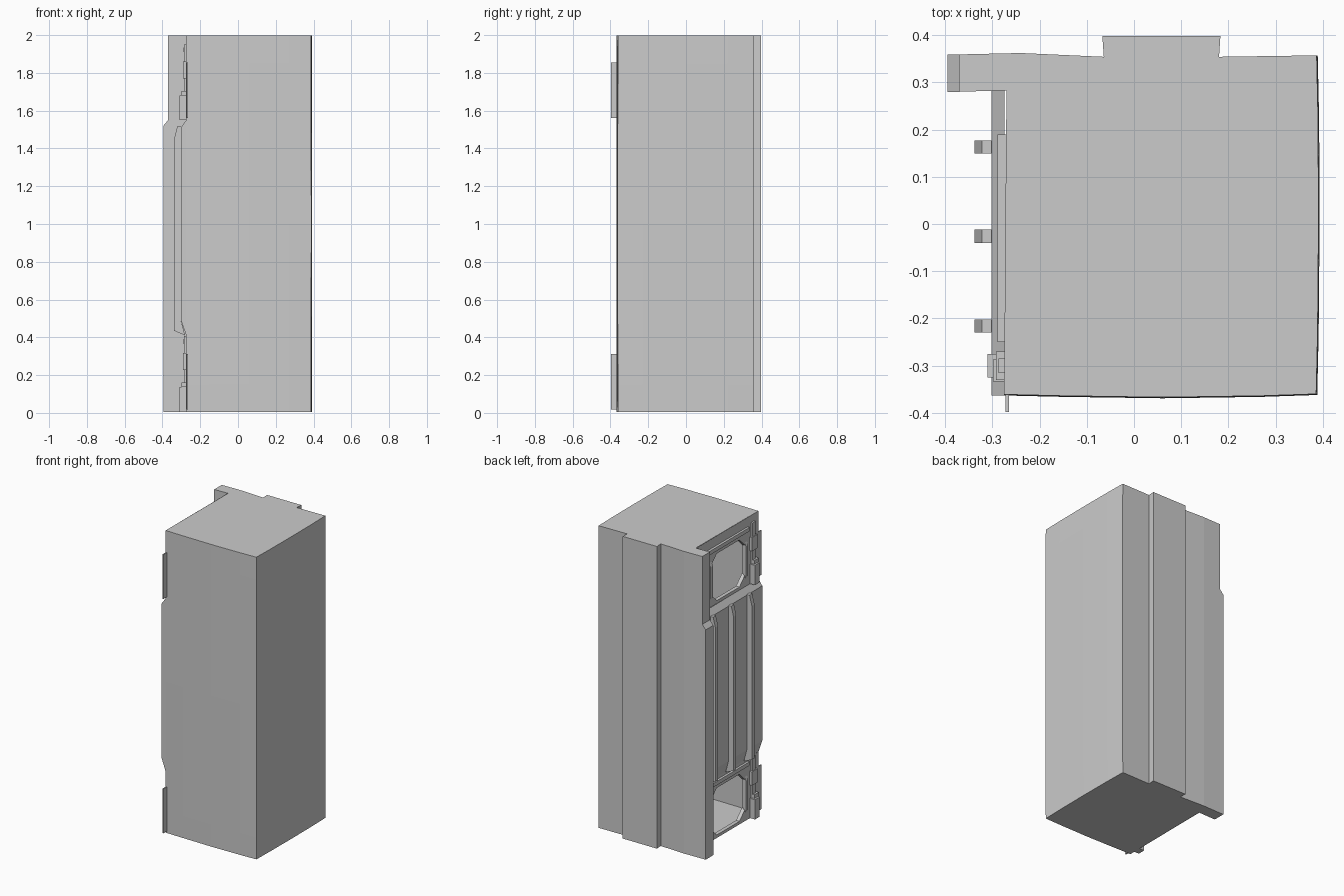
import bpy, bmesh

if "Cube" in bpy.data.objects:
    bpy.data.objects.remove(bpy.data.objects["Cube"])


def finish(name, bm):
    bmesh.ops.remove_doubles(bm, verts=bm.verts, dist=1e-5)
    bmesh.ops.recalc_face_normals(bm, faces=bm.faces)
    me = bpy.data.meshes.new(name)
    bm.to_mesh(me)
    bm.free()
    ob = bpy.data.objects.new(name, me)
    bpy.context.collection.objects.link(ob)
    return ob


def box(name, x, y, z):
    bm = bmesh.new()
    bmesh.ops.create_cube(bm, size=1)
    for v in bm.verts:
        for i, (a, b) in enumerate((x, y, z)):
            v.co[i] = (a + b) / 2 + v.co[i] * (b - a)
    return finish(name, bm)


def prism_y(name, profile, y0, y1, open_back=False):
    """Extrude an (x, z) profile along y; optionally leave the closing side open."""
    bm = bmesh.new()
    a = [bm.verts.new((x, y0, z)) for x, z in profile]
    b = [bm.verts.new((x, y1, z)) for x, z in profile]
    bm.faces.new(a)
    bm.faces.new(b[::-1])
    n = len(profile)
    for i in range(n - 1 if open_back else n):
        j = (i + 1) % n
        bm.faces.new((a[i], a[j], b[j], b[i]))
    return finish(name, bm)


# Hollow cabinet skin: slightly bulged outline with a raised back strip, open on the left
outline = [(-0.275, -0.363), (-0.15, -0.366), (0.06, -0.369), (0.27, -0.366),
           (0.388, -0.362), (0.391, -0.23), (0.393, 0), (0.392, 0.22), (0.389, 0.357),
           (0.18, 0.354), (0.183, 0.398), (-0.067, 0.398), (-0.064, 0.354),
           (-0.24, 0.362), (-0.37, 0.359), (-0.37, 0.28), (-0.27, 0.283)]
bm = bmesh.new()
rings = []
for z, s in ((0.006, 0.994), (0.15, 0.997), (1.0, 1.0), (1.85, 0.997), (1.997, 0.994)):
    rings.append([bm.verts.new((x * s if x > 0.3 else x, y * s if y < -0.3 else y, z))
                  for x, y in outline])
for lo, hi in zip(rings, rings[1:]):
    for i in range(len(outline) - 1):
        bm.faces.new((lo[i], lo[i + 1], hi[i + 1], hi[i]))
bm.faces.new(rings[0][::-1])
bm.faces.new(rings[-1])
finish("cabinet_shell", bm)

# Thicker lower part of the rear left flange, bevelled at its top
prism_y("flange_step", [(-0.37, 0.006), (-0.395, 0.006), (-0.395, 1.52), (-0.37, 1.55)],
        0.28, 0.359)

# Raised middle panel on the left side with three vertical ribs
prism_y("middle_panel", [(-0.274, 0.41), (-0.302, 0.49), (-0.302, 1.51), (-0.274, 1.55)],
        -0.363, 0.283, open_back=True)
for i, y in enumerate((0.163, -0.026, -0.216)):
    prism_y(f"rib_{i}", [(-0.28, 0.41), (-0.338, 0.435), (-0.338, 1.45),
                         (-0.322, 1.515), (-0.302, 1.515), (-0.302, 0.49)],
            y - 0.014, y + 0.014)


def window_wall(name, z0, z1, w0, w1):
    """Left wall section with an eight-sided opening and an inward rim."""
    def x_at(y):
        return -0.272 - 0.003 * (0.283 - y) / 0.646
    ya, yb, c = -0.225, 0.13, 0.06
    hole = [(ya + c, w0), (yb - c, w0), (yb, w0 + c), (yb, w1 - c),
            (yb - c, w1), (ya + c, w1), (ya, w1 - c), (ya, w0 + c)]
    f, b = -0.363, 0.283
    outer = [(f, z0), (b, z0), (b, z0), (b, z1), (b, z1), (f, z1), (f, z1), (f, z0)]
    bm = bmesh.new()
    loops = [[bm.verts.new((x_at(y), y, z)) for y, z in outer],
             [bm.verts.new((x_at(y), y, z)) for y, z in hole],
             [bm.verts.new((x_at(y) + 0.025, y, z)) for y, z in hole]]
    for p, q in zip(loops, loops[1:]):
        for i in range(8):
            j = (i + 1) % 8
            bm.faces.new((p[i], p[j], q[j], q[i]))
    finish(name, bm)


# Openings and fittings, repeated at the top and the bottom
for tag, base, z0, z1 in (("upper", 1.55, 1.55, 1.997), ("lower", 0.006, 0.006, 0.41)):
    window_wall(tag + "_window_wall", z0, z1, base + 0.02, base + 0.33)
    # window jambs, narrowed at both ends
    for side, y in (("rear", 0.135), ("front", -0.232)):
        prism_y(f"{tag}_{side}_jamb",
                [(-0.265, base + 0.03), (-0.282, base + 0.07),
                 (-0.282, base + 0.27), (-0.265, base + 0.32)], y - 0.012, y + 0.012)
    # horizontal strip above the window
    box(tag + "_strip", (-0.289, -0.27), (-0.25, 0.19), (base + 0.36, base + 0.385))
    # stepped latch
    box(tag + "_latch_block", (-0.31, -0.272), (-0.325, -0.275), (base, base + 0.13))
    box(tag + "_latch_pin", (-0.298, -0.272), (-0.333, -0.287), (base + 0.13, base + 0.155))
    box(tag + "_latch_bar", (-0.287, -0.272), (-0.315, -0.285), (base + 0.155, base + 0.4))
    box(tag + "_latch_cap", (-0.292, -0.272), (-0.33, -0.27), (base + 0.22, base + 0.31))
    # thin plate sticking out past the front
    box(tag + "_hinge_plate", (-0.272, -0.265), (-0.398, -0.355), (base + 0.012, base + 0.305))
